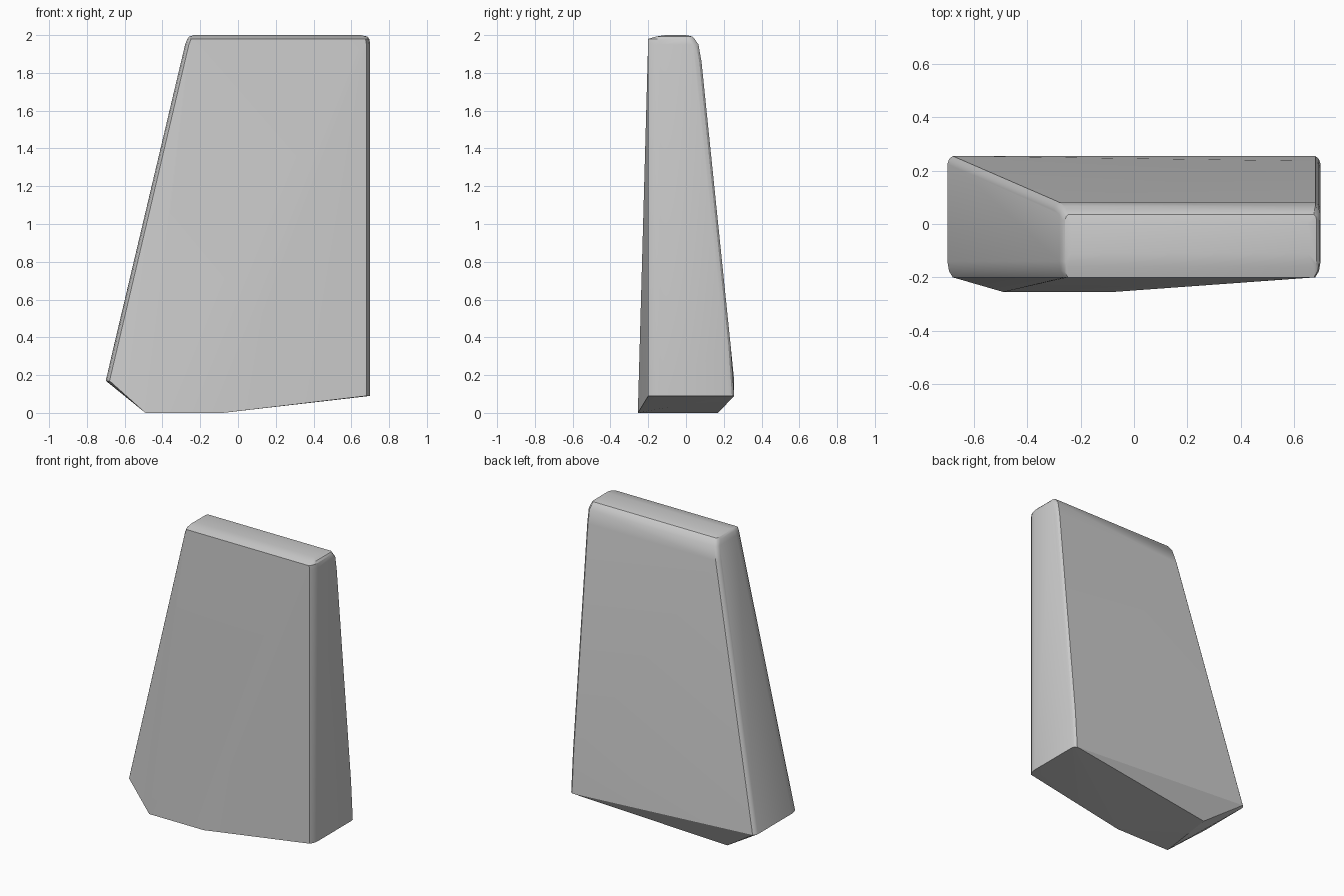
import bpy, bmesh, math

if "Cube" in bpy.data.objects:
    bpy.data.objects.remove(bpy.data.objects["Cube"])

# Rounded corner offsets as fractions of the corner size
CORNER = [(0.0, 1.0), (0.3, 0.4), (1.0, 0.0)]


def ring(xl, xr, yf, yb, zl, zr, cx=0.02, cf=0.06, cb=0.03):
    """Cross-section with four softened corners; zl / zr let it tilt."""
    pts = []
    for x, sx, z in ((xl, 1, zl), (xr, -1, zr)):
        for y, sy, cy in ((yf, 1, cf), (yb, -1, cb)):
            pts += [(x + sx * cx * a, y + sy * cy * b, z) for a, b in CORNER]
    return pts


# Tapering slab body, from the tilted lower rim to the soft top edge
points = ring(-0.70, 0.70, -0.20, 0.255, 0.17, 0.09)
points += ring(-0.656, 0.70, -0.20, 0.236, 0.36, 0.36)
points += ring(-0.301, 0.70, -0.20, 0.082, 1.86, 1.86)
points += ring(-0.280, 0.70, -0.20, 0.066, 1.95, 1.95)
points += ring(-0.268, 0.695, -0.20, 0.045, 1.98, 1.98)
points += ring(-0.258, 0.685, -0.16, 0.035, 1.992, 1.992, 0.01, 0.02, 0.02)
points += [(x, y, 2.0) for x in (-0.235, 0.65) for y in (-0.11, 0.0)]

# Broken lower end, coming down to a small flat foot
points += [(-0.49, -0.255, 0), (-0.08, -0.255, 0), (-0.43, 0.17, 0)]

bm = bmesh.new()
for p in points:
    bm.verts.new(p)
result = bmesh.ops.convex_hull(bm, input=bm.verts)
unused = {g for g in result["geom_interior"] + result["geom_unused"]
          if isinstance(g, bmesh.types.BMVert)}
bmesh.ops.delete(bm, geom=list(unused), context='VERTS')
bmesh.ops.dissolve_limit(bm, angle_limit=math.radians(0.5),
                         verts=bm.verts, edges=bm.edges)
bmesh.ops.recalc_face_normals(bm, faces=bm.faces)

mesh = bpy.data.meshes.new("stone_slab")
bm.to_mesh(mesh)
bm.free()
slab = bpy.data.objects.new("stone_slab", mesh)
bpy.context.collection.objects.link(slab)
bpy.context.view_layer.objects.active = slab
slab.select_set(True)
bpy.ops.object.shade_smooth_by_angle(angle=math.radians(30))
